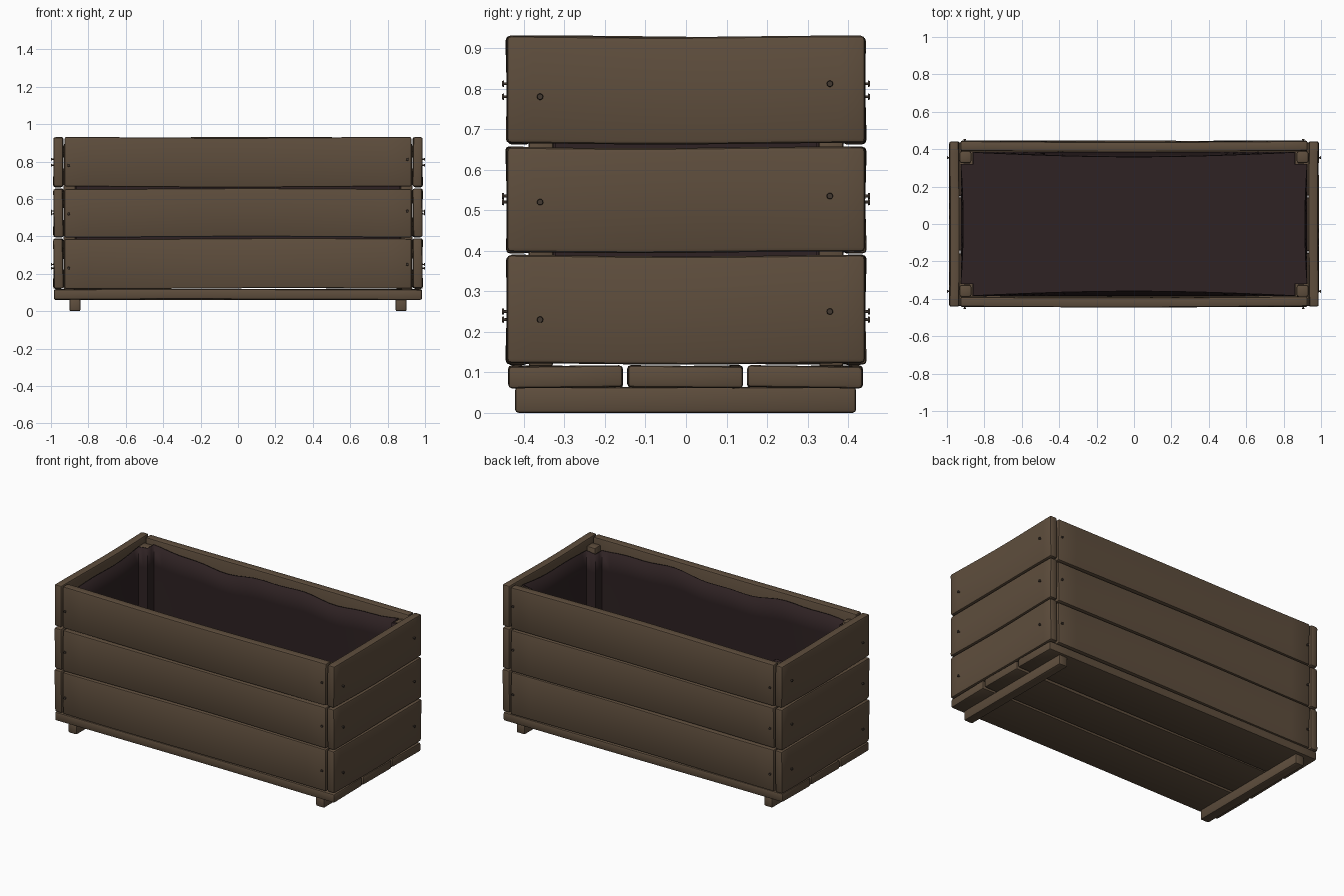
import bpy, bmesh, math, random
from mathutils import Vector, Matrix

if "Cube" in bpy.data.objects:
    bpy.data.objects.remove(bpy.data.objects["Cube"])

random.seed(4)


def material(name, rgb):
    m = bpy.data.materials.new(name)
    m.diffuse_color = (*rgb, 1)
    m.use_nodes = True
    m.node_tree.nodes["Principled BSDF"].inputs["Base Color"].default_value = m.diffuse_color
    return m


WOOD = material("weathered wood", (0.112, 0.075, 0.046))
LINER = material("dark liner fabric", (0.028, 0.016, 0.017))
METAL = material("dark screw metal", (0.055, 0.04, 0.03))


def finish(bm, name, mat, angle=40):
    bmesh.ops.recalc_face_normals(bm, faces=bm.faces)
    me = bpy.data.meshes.new(name)
    bm.to_mesh(me)
    bm.free()
    me.materials.append(mat)
    ob = bpy.data.objects.new(name, me)
    bpy.context.collection.objects.link(ob)
    bpy.context.view_layer.objects.active = ob
    ob.select_set(True)
    bpy.ops.object.shade_smooth_by_angle(angle=math.radians(angle))
    ob.select_set(False)
    return ob


def board(name, x, y, z, bevel=0.009, warp=0.0):
    """Rounded timber between the given (min, max) ranges, gently warped along its length."""
    lo, hi = Vector((x[0], y[0], z[0])), Vector((x[1], y[1], z[1]))
    mid, size = (lo + hi) / 2, hi - lo
    bm = bmesh.new()
    bmesh.ops.create_cube(bm, size=1)
    for v in bm.verts:
        v.co = Vector([mid[i] + v.co[i] * size[i] for i in range(3)])
    bmesh.ops.bevel(bm, geom=bm.edges[:], offset=bevel, segments=2,
                    profile=0.5, affect='EDGES')
    if warp:
        long = max(range(3), key=lambda i: size[i])
        thin = min(range(3), key=lambda i: size[i])
        wide = 3 - long - thin
        axis = Vector([float(i == long) for i in range(3)])
        for k in range(1, 14):
            bmesh.ops.bisect_plane(bm, geom=bm.verts[:] + bm.edges[:] + bm.faces[:],
                                   plane_co=lo + axis * size[long] * k / 14, plane_no=axis)
        p, q = random.uniform(0, 6), random.uniform(0, 6)
        for v in bm.verts:
            t = (v.co[long] - mid[long]) / size[long]
            s = (v.co[wide] - mid[wide]) / size[wide]
            v.co[thin] += warp * s * math.sin(4 * t + p)
            v.co[wide] += 0.3 * warp * math.sin(6 * t + q)
    return finish(bm, name, WOOD)


# Wall planks: three courses on each of the four sides
courses = [(0.121, 0.388), (0.396, 0.655), (0.664, 0.929)]
for i, z in enumerate(courses):
    board(f"front_plank_{i}", (-0.927, 0.927), (-0.442, -0.39), z, warp=0.008)
    board(f"back_plank_{i}", (-0.927, 0.927), (0.39, 0.442), z, warp=0.008)
    board(f"left_plank_{i}", (-0.986, -0.935), (-0.442, 0.442), z, 0.011, 0.006)
    board(f"right_plank_{i}", (0.935, 0.986), (-0.442, 0.442), z, 0.011, 0.006)

# Floor boards
for i, y in enumerate([(-0.438, -0.156), (-0.144, 0.14), (0.152, 0.436)]):
    board(f"floor_board_{i}", (-0.984, 0.984), y, (0.062, 0.116), warp=0.004)

# Foot rails and corner posts
for s, side in ((-1, "left"), (1, "right")):
    board(f"{side}_foot_rail", sorted((s * 0.842, s * 0.902)), (-0.422, 0.42), (0, 0.064))
    for t, end in ((-1, "front"), (1, "back")):
        board(f"{side}_{end}_corner_post", sorted((s * 0.87, s * 0.932)),
              sorted((t * 0.327, t * 0.389)), (0.114, 0.895))

# Liner: an open bag whose outline steps around the posts and sags inward at the top
quarter = [(0.925, 0.32), (0.861, 0.32), (0.861, 0.383)]
corners = (quarter + [(-x, y) for x, y in reversed(quarter)]
           + [(-x, -y) for x, y in quarter] + [(x, -y) for x, y in reversed(quarter)])
outline = []
for a, b in zip(corners, corners[1:] + corners[:1]):
    a, b = Vector(a), Vector(b)
    n = max(2, round((b - a).length / 0.06))
    outline += [a.lerp(b, k / n) for k in range(n)]
bm = bmesh.new()
rings, rows = [], 6
for r in range(rows + 1):
    f = r / rows
    ring = []
    for p in outline:
        x, y = p
        if abs(y) > 0.38:
            y -= math.copysign(0.024 * f * math.cos(x / 0.861 * math.pi / 2), y)
        elif abs(x) > 0.92:
            x -= math.copysign(0.012 * f * math.cos(y / 0.32 * math.pi / 2), x)
        top = 0.882 + 0.014 * math.sin(7 * x + 3 * y) + 0.006 * math.sin(17 * x + 11 * y)
        ring.append(bm.verts.new((x, y, 0.125 + (top - 0.125) * f)))
    rings.append(ring)
n = len(outline)
for a, b in zip(rings, rings[1:]):
    for k in range(n):
        bm.faces.new((a[k], a[(k + 1) % n], b[(k + 1) % n], b[k]))
bm.faces.new(rings[0])
liner = finish(bm, "fabric_liner", LINER, 50)
solid = liner.modifiers.new("thickness", 'SOLIDIFY')
solid.thickness = 0.005
solid.offset = 0


def screw(name, pos, direction):
    """Short shank with a wider head, standing out of the plank."""
    bm = bmesh.new()
    turn = Vector((0, 0, 1)).rotation_difference(Vector(direction)).to_matrix().to_4x4()
    for radius, depth, out in ((0.004, 0.02, 0.0), (0.008, 0.005, 0.0105)):
        bmesh.ops.create_cone(bm, cap_ends=True, segments=10, radius1=radius,
                              radius2=radius * 0.85, depth=depth,
                              matrix=Matrix.Translation(pos) @ turn @ Matrix.Translation((0, 0, out)))
    finish(bm, name, METAL)


# Screws: one at each end of every wall plank
for i, (za, zb) in enumerate([(0.23, 0.25), (0.52, 0.535), (0.78, 0.812)]):
    for s in (-1, 1):
        screw(f"end_screw_{i}_front", (s * 0.987, -0.36, za), (s, 0, 0))
        screw(f"end_screw_{i}_back", (s * 0.987, 0.355, zb), (s, 0, 0))
        screw(f"long_screw_{i}_left", (-0.905, s * 0.441, za), (0, s, 0))
        screw(f"long_screw_{i}_right", (0.905, s * 0.441, zb), (0, s, 0))
